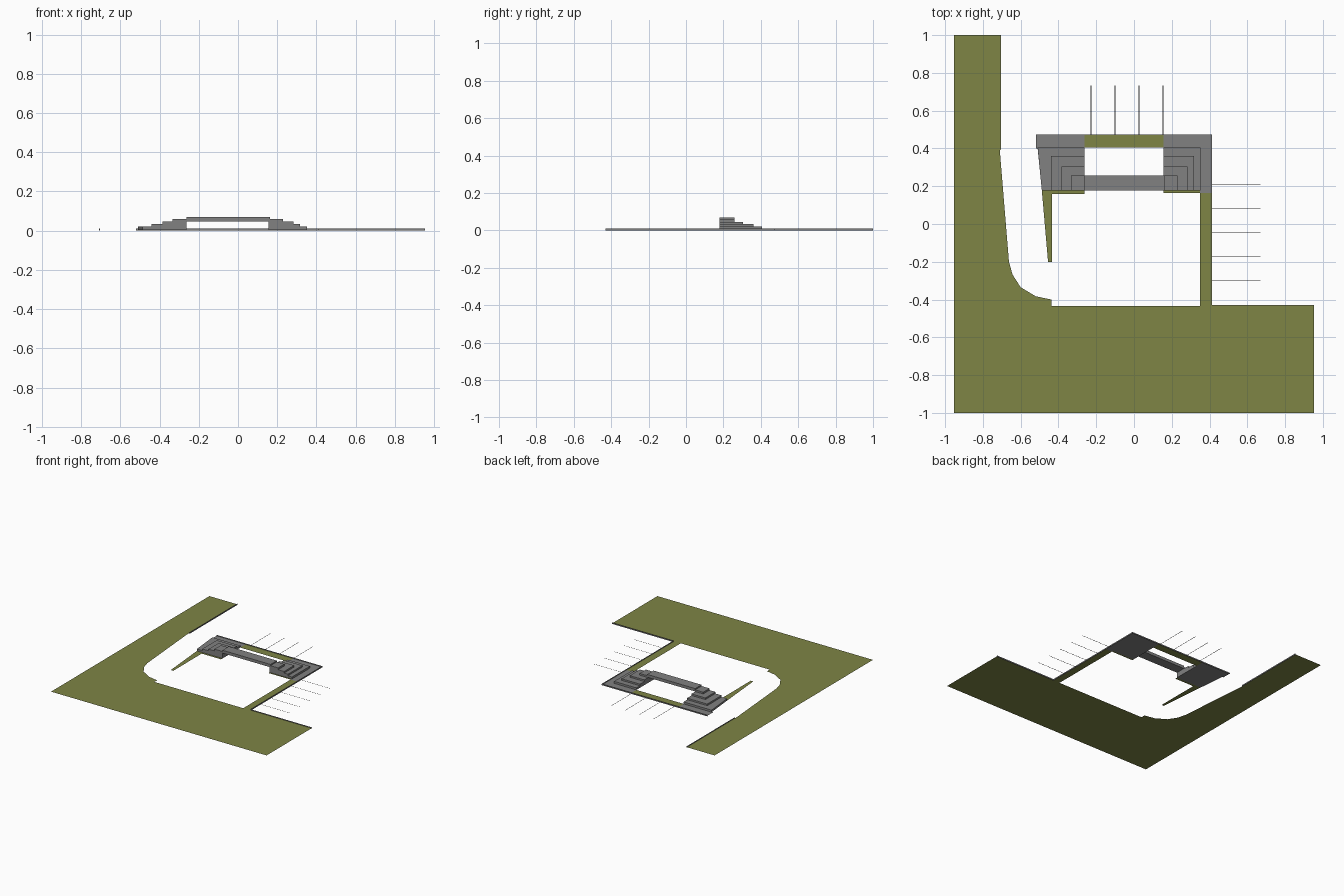
import bpy, bmesh

if "Cube" in bpy.data.objects:
    bpy.data.objects.remove(bpy.data.objects["Cube"])


def material(name, rgb):
    m = bpy.data.materials.new(name)
    m.diffuse_color = (*rgb, 1)
    m.use_nodes = True
    m.node_tree.nodes["Principled BSDF"].inputs["Base Color"].default_value = m.diffuse_color
    return m


GRASS = material("olive grass", (0.21, 0.235, 0.06))
STONE = material("grey stone", (0.22, 0.22, 0.22))


def prism(bm, pts, z0, z1):
    """Outline at z0, extruded up to z1 when they differ."""
    face = bm.faces.new([bm.verts.new((x, y, z0)) for x, y in pts])
    face.normal_update()
    if face.normal.z < 0:
        face.normal_flip()
    if z1 > z0:
        ext = bmesh.ops.extrude_face_region(bm, geom=[face], use_keep_orig=True)
        bmesh.ops.translate(bm, vec=(0, 0, z1 - z0),
                            verts=[v for v in ext["geom"] if isinstance(v, bmesh.types.BMVert)])
        bmesh.ops.recalc_face_normals(bm, faces=bm.faces)


def rect(x0, x1, y0, y1):
    return [(x0, y0), (x1, y0), (x1, y1), (x0, y1)]


def build(name, mat, parts):
    bm = bmesh.new()
    for pts, z0, z1 in parts:
        prism(bm, pts, z0, z1)
    me = bpy.data.meshes.new(name)
    bm.to_mesh(me)
    bm.free()
    me.materials.append(mat)
    ob = bpy.data.objects.new(name, me)
    bpy.context.collection.objects.link(ob)


G = 0.004   # ground level of grass and paving

# Large L-shaped lawn with curved inner corner
build("main_lawn", GRASS, [([
    (-.953, -1), (.953, -1), (.953, -.428), (.413, -.428), (.35, -.434), (-.436, -.434),
    (-.436, -.4), (-.52, -.383), (-.6, -.335), (-.643, -.268), (-.662, -.2),
    (-.71, .385), (-.705, .4), (-.705, 1), (-.953, 1)], G, G)])

# Narrow grass beds around the building
build("side_bed", GRASS, [(rect(.35, .413, -.434, .165), G, G)])
build("wedge_bed", GRASS, [([(-.488, .178), (-.433, .178), (-.433, -.2), (-.455, -.2)], G, G)])
build("back_bed", GRASS, [(rect(-.262, .155, .405, .475), G, G)])
build("front_beds", GRASS, [(rect(-.433, -.262, .16, .178), G, G),
                            (rect(.155, .35, .165, .178), G, G)])

# Paving under and around the steps
build("paving", STONE, [
    ([(-.488, .178), (-.262, .178), (-.262, .475), (-.52, .475), (-.52, .4), (-.51, .4)], G, G),
    ([(.155, .178), (.35, .178), (.35, .165), (.413, .165), (.413, .475), (.155, .475)], G, G)])

# Stepped blocks either side of the opening
tops = [G, .02, .033, .046, .06]
backs = [.405, .36, .305, .258]
left, right = [-.51, -.44, -.385, -.333], [.352, .317, .283, .23]
left_steps, right_steps = [], []
for i, y in enumerate(backs):
    corner = -.488 if i == 0 else left[i]
    left_steps.append(([(corner, .178), (-.262, .178), (-.262, y), (left[i], y)], tops[i], tops[i + 1]))
    right_steps.append((rect(.155, right[i], .178, y), tops[i], tops[i + 1]))
build("left_steps", STONE, left_steps)
build("right_steps", STONE, right_steps)

# Bridge slab across the opening
build("bridge", STONE, [(rect(-.262, .163, .178, .258), .047, .07)])

# Thin kerbs along the parking edges
T = .003
build("kerbs", STONE, [
    (rect(-.705 - T, -.705, .395, 1), 0, .01),
    (rect(.413, .953, -.428 - T, -.428), 0, .01),
    (rect(.413 - T, .413, -.428, .475), 0, .01),
    (rect(-.52, .413, .475 - T, .475), 0, .01)])

# Parking bay lines
W = .002
build("back_parking_lines", STONE,
      [(rect(x - W, x + W, .475, .732), 0, 0) for x in (-.228, -.101, .026, .153)])
build("side_parking_lines", STONE,
      [(rect(.413, .67, y - W, y + W), 0, 0) for y in (.211, .084, -.046, -.173, -.3)])
